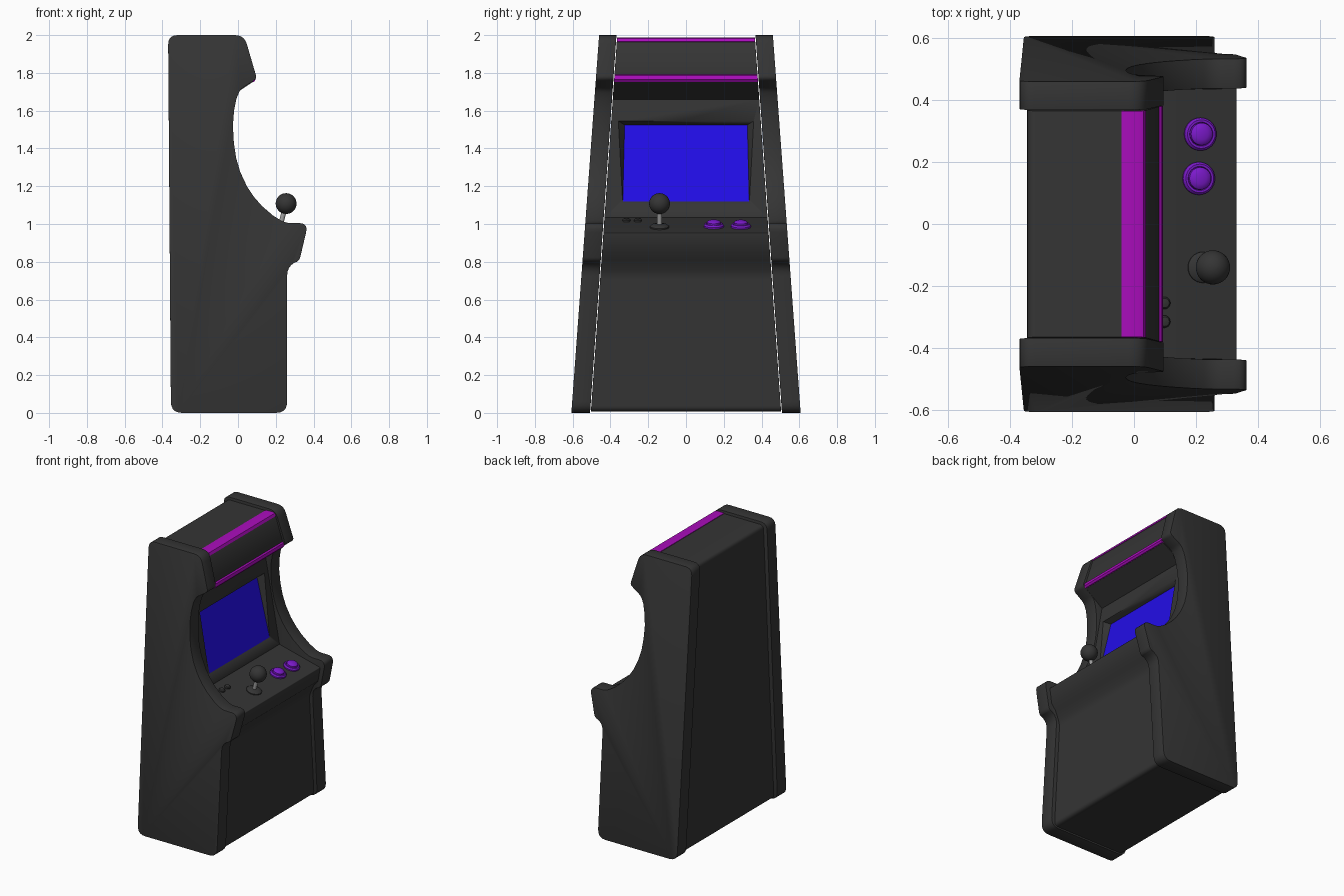
import bpy, bmesh, math
from mathutils import Vector, Matrix

if "Cube" in bpy.data.objects:
    bpy.data.objects.remove(bpy.data.objects["Cube"])


def material(name, rgb):
    m = bpy.data.materials.new(name)
    m.diffuse_color = (*rgb, 1)
    m.use_nodes = True
    m.node_tree.nodes["Principled BSDF"].inputs["Base Color"].default_value = m.diffuse_color
    return m


DARK = material("charcoal", (0.035, 0.035, 0.035))
MAGENTA = material("magenta", (0.40, 0.004, 0.50))
BLUE = material("screen_blue", (0.016, 0.004, 0.80))
PURPLE = material("button_purple", (0.20, 0.01, 0.60))
STEEL = material("steel", (0.35, 0.35, 0.35))


def finish(name, bm, mat, bevel=0):
    bmesh.ops.recalc_face_normals(bm, faces=bm.faces)
    me = bpy.data.meshes.new(name)
    bm.to_mesh(me)
    bm.free()
    ob = bpy.data.objects.new(name, me)
    bpy.context.collection.objects.link(ob)
    me.materials.append(mat)
    bpy.ops.object.select_all(action='DESELECT')
    ob.select_set(True)
    bpy.context.view_layer.objects.active = ob
    if bevel:
        mod = ob.modifiers.new("bevel", 'BEVEL')
        mod.width, mod.segments = bevel, 2
        mod.limit_method, mod.angle_limit = 'ANGLE', math.radians(40)
        bpy.ops.object.modifier_apply(modifier="bevel")
    bpy.ops.object.shade_smooth_by_angle(angle=math.radians(32))
    return ob


def rounded(points, steps=5):
    """Round profile corners given as (x, z, radius)."""
    out, n = [], len(points)
    for i, (x, z, r) in enumerate(points):
        p = Vector((x, z))
        if not r:
            out.append(p)
            continue
        a = p + (Vector(points[i - 1][:2]) - p).normalized() * r
        b = p + (Vector(points[(i + 1) % n][:2]) - p).normalized() * r
        for k in range(steps + 1):
            t = k / steps
            out.append(a * (1 - t) ** 2 + p * 2 * t * (1 - t) + b * t * t)
    return out


def prism(name, profile, y0, y1, mat, bevel=0):
    """Extrude an x-z profile between two leaning planes y0(z), y1(z)."""
    bm = bmesh.new()
    a = [bm.verts.new((x, y0(z), z)) for x, z in profile]
    b = [bm.verts.new((x, y1(z), z)) for x, z in profile]
    bm.faces.new(a)
    bm.faces.new(b[::-1])
    n = len(a)
    for i in range(n):
        j = (i + 1) % n
        bm.faces.new((a[i], b[i], b[j], a[j]))
    return finish(name, bm, mat, bevel)


def lathe(name, profile, base, mat, n=32):
    """Spin an (r, height) profile and stand it on the control deck."""
    bm = bmesh.new()
    rings = []
    for r, h in profile:
        rings.append([bm.verts.new((r * math.cos(2 * math.pi * k / n),
                                    r * math.sin(2 * math.pi * k / n), h)) for k in range(n)])
    for lo, hi in zip(rings, rings[1:]):
        for k in range(n):
            j = (k + 1) % n
            bm.faces.new((lo[k], lo[j], hi[j], hi[k]))
    bm.faces.new(rings[0])
    bm.faces.new(rings[-1])
    bm.transform(Matrix.Translation(base) @ Matrix.Rotation(TILT, 4, 'Y'))
    return finish(name, bm, mat)


SLOPE = 0.26
TILT = math.atan(SLOPE)


def deck(x, y):
    return Vector((x, y, 1.04 - SLOPE * x))


def outer(z): return 0.607 - 0.0735 * z
def inner(z): return 0.508 - 0.07 * z
def core(z): return 0.504 - 0.07 * z


# Side panels, leaning inwards
side = rounded([
    (-0.355, 0, 0.06), (0.26, 0, 0.06), (0.26, 0.785, 0.06), (0.325, 0.805, 0.02),
    (0.372, 1.005, 0.05), (0.25, 1.005, 0.03), (0.185, 1.045, 0), (0.127, 1.095, 0),
    (0.085, 1.143, 0), (0.047, 1.2, 0), (0.012, 1.275, 0), (-0.01, 1.35, 0),
    (-0.022, 1.43, 0), (-0.027, 1.52, 0), (-0.021, 1.60, 0), (-0.008, 1.665, 0),
    (0.012, 1.712, 0.02), (0.1, 1.77, 0.02), (0.033, 2, 0.05), (-0.37, 2, 0.05)])
for tag, s in (("right", -1), ("left", 1)):
    prism(tag + "_side_panel", side, lambda z: s * inner(z), lambda z: s * outer(z), DARK, 0.008)

# Cabinet core: kick panel, control deck, screen surround, marquee, top and back
body = prism("cabinet_body", rounded([
    (-0.33, 0.008, 0.03), (0.237, 0.008, 0.03), (0.237, 0.73, 0.03), (0.275, 0.81, 0),
    (0.31, 0.85, 0), (0.332, 0.953, 0.006), (0.02, 1.035, 0), (-0.06, 1.66, 0),
    (0.078, 1.752, 0), (0.083, 1.785, 0), (0.035, 1.965, 0), (0.02, 1.982, 0),
    (-0.345, 1.982, 0.03)]), lambda z: -core(z), core, DARK)

# Wedge-shaped screen recess
bm = bmesh.new()
for s in (-1, 1):
    for x, y, z in ((0.008, 0.335, 1.12), (-0.085, 0.325, 1.525),
                    (-0.005, 0.392, 1.565), (0.06, 0.345, 1.115)):
        bm.verts.new((x, s * y, z))
bmesh.ops.convex_hull(bm, input=bm.verts)
cutter = finish("recess_cutter", bm, DARK)
cutter.hide_render = True
mod = body.modifiers.new("recess", 'BOOLEAN')
mod.object, mod.operation, mod.solver = cutter, 'DIFFERENCE', 'EXACT'
bpy.context.view_layer.objects.active = body
bpy.ops.object.modifier_apply(modifier="recess")
bpy.data.objects.remove(cutter)

# Screen
bm = bmesh.new()
bm.faces.new([bm.verts.new(p) for p in ((0.012, -0.333, 1.12), (0.012, 0.333, 1.12),
                                        (-0.081, 0.325, 1.524), (-0.081, -0.325, 1.524))])
finish("screen", bm, BLUE)

# Marquee trim bars
prism("upper_trim", [Vector(p) for p in (
    (-0.04, 1.965), (-0.04, 1.986), (0.015, 1.988), (0.03, 1.983), (0.038, 1.965), (0.02, 1.955))],
    lambda z: -core(z), core, MAGENTA)
prism("lower_trim", [Vector(p) for p in (
    (0.06, 1.752), (0.085, 1.753), (0.094, 1.765), (0.09, 1.785), (0.08, 1.793), (0.06, 1.785))],
    lambda z: -core(z), core, MAGENTA)

# Action buttons
for i, (x, y) in enumerate(((0.208, 0.147), (0.213, 0.29))):
    lathe(f"action_button_{i + 1}", [
        (0.053, -0.005), (0.053, 0.008), (0.046, 0.017), (0.039, 0.017), (0.037, 0.012),
        (0.036, 0.025), (0.030, 0.031), (0.018, 0.035), (0.004, 0.036)], deck(x, y), PURPLE)

# Small start buttons
for i, y in enumerate((-0.315, -0.255)):
    lathe(f"start_button_{i + 1}", [(0.02, -0.005), (0.02, 0.008), (0.015, 0.014), (0.003, 0.016)],
          deck(0.096, y), DARK, 20)

# Joystick: base, shaft, ball
stick = deck(0.222, -0.14)
lathe("joystick_base", [(0.05, -0.005), (0.05, 0.006), (0.04, 0.014), (0.014, 0.018)], stick, DARK)
lathe("joystick_shaft", [(0.013, 0), (0.013, 0.1)], stick, STEEL, 16)
lathe("joystick_ball", [(0.055 * math.sin(t * math.pi / 16) + 0.0003,
                         0.13 - 0.055 * math.cos(t * math.pi / 16)) for t in range(17)], stick, DARK)
